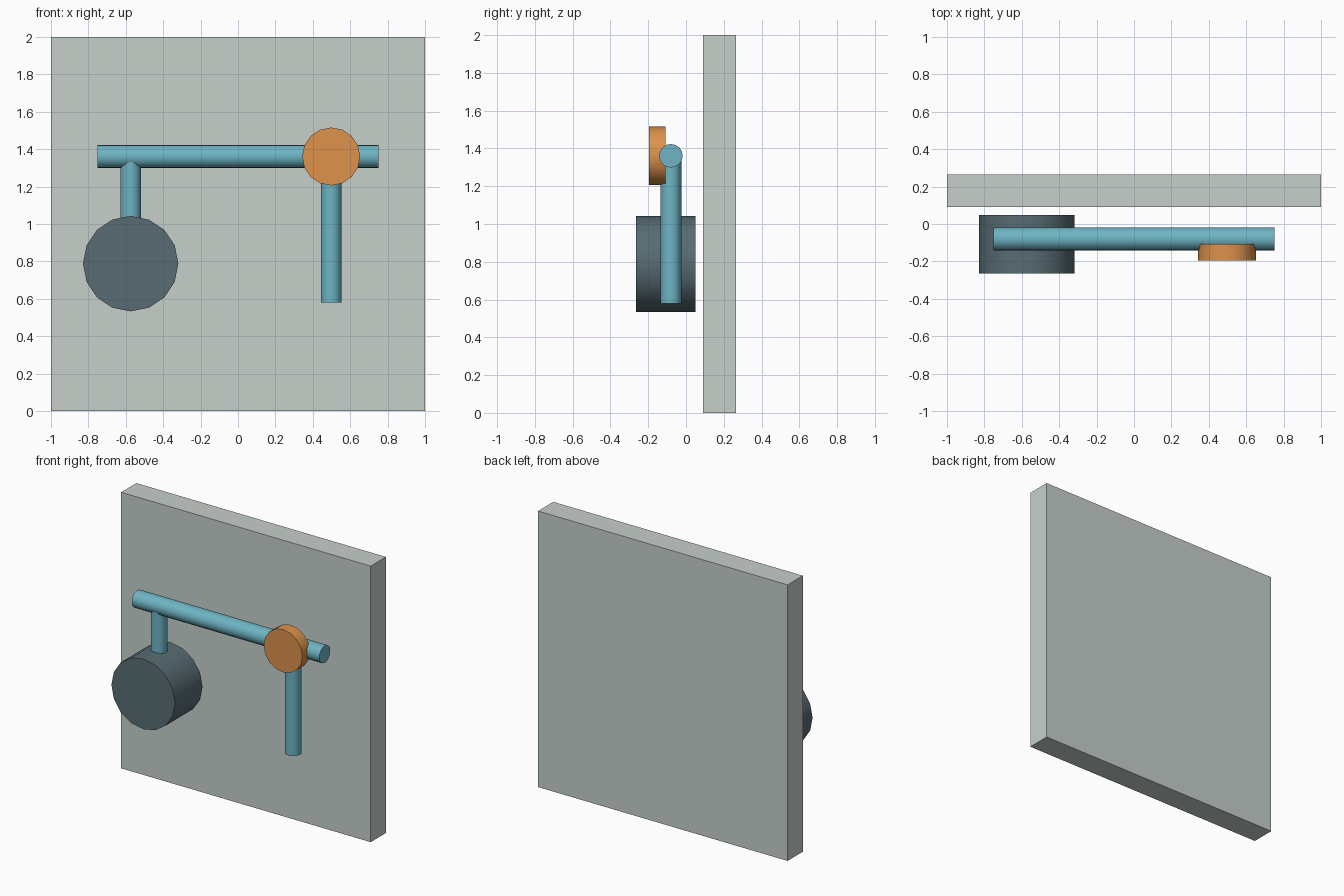
import bpy
import math

if "Cube" in bpy.data.objects:
    bpy.data.objects.remove(bpy.data.objects["Cube"], do_unlink=True)


def linear(c):
    c /= 255
    return c / 12.92 if c <= 0.04045 else ((c + 0.055) / 1.055) ** 2.4


def material(name, r, g, b):
    colour = (linear(r), linear(g), linear(b), 1)
    mat = bpy.data.materials.new(name)
    mat.use_nodes = True
    mat.diffuse_color = colour
    mat.node_tree.nodes["Principled BSDF"].inputs["Base Color"].default_value = colour
    return mat


PANEL = material("pale_grey_green", 199, 208, 203)
PIPE = material("teal_blue", 110, 180, 196)
DRUM = material("dark_slate", 88, 108, 115)
VALVE = material("orange", 221, 146, 76)


def cylinder(name, centre, radius, length, axis, mat):
    turn = {"x": (0, math.pi / 2, 0), "y": (math.pi / 2, 0, 0), "z": (0, 0, 0)}[axis]
    bpy.ops.mesh.primitive_cylinder_add(vertices=16, radius=radius, depth=length,
                                        location=centre, rotation=turn)
    obj = bpy.context.object
    obj.name = name
    obj.data.materials.append(mat)
    bpy.ops.object.shade_smooth_by_angle(angle=math.radians(35))
    return obj


PIPE_Y, PIPE_Z = -0.08, 1.361
LEFT_X, RIGHT_X = -0.574, 0.498
DRUM_Z = 0.788

# Flat backing panel
bpy.ops.mesh.primitive_cube_add(size=1, location=(0, 0.178, 1))
panel = bpy.context.object
panel.name = "back_panel"
panel.scale = (2, 0.174, 2)
panel.data.materials.append(PANEL)

# Horizontal main pipe
cylinder("main_pipe", (0, PIPE_Y, PIPE_Z), 0.0625, 1.504, "x", PIPE)

# Vertical pipes: one ends inside the drum, the other hangs free
for name, x, bottom in (("drum_pipe", LEFT_X, DRUM_Z), ("outlet_pipe", RIGHT_X, 0.58)):
    cylinder(name, (x, PIPE_Y, (PIPE_Z + bottom) / 2), 0.055, PIPE_Z - bottom, "z", PIPE)

# Drum and round valve handle, both facing the front
cylinder("drum", (LEFT_X, -0.108, DRUM_Z), 0.255, 0.314, "y", DRUM)
cylinder("valve_wheel", (RIGHT_X, -0.152, PIPE_Z), 0.155, 0.088, "y", VALVE)
